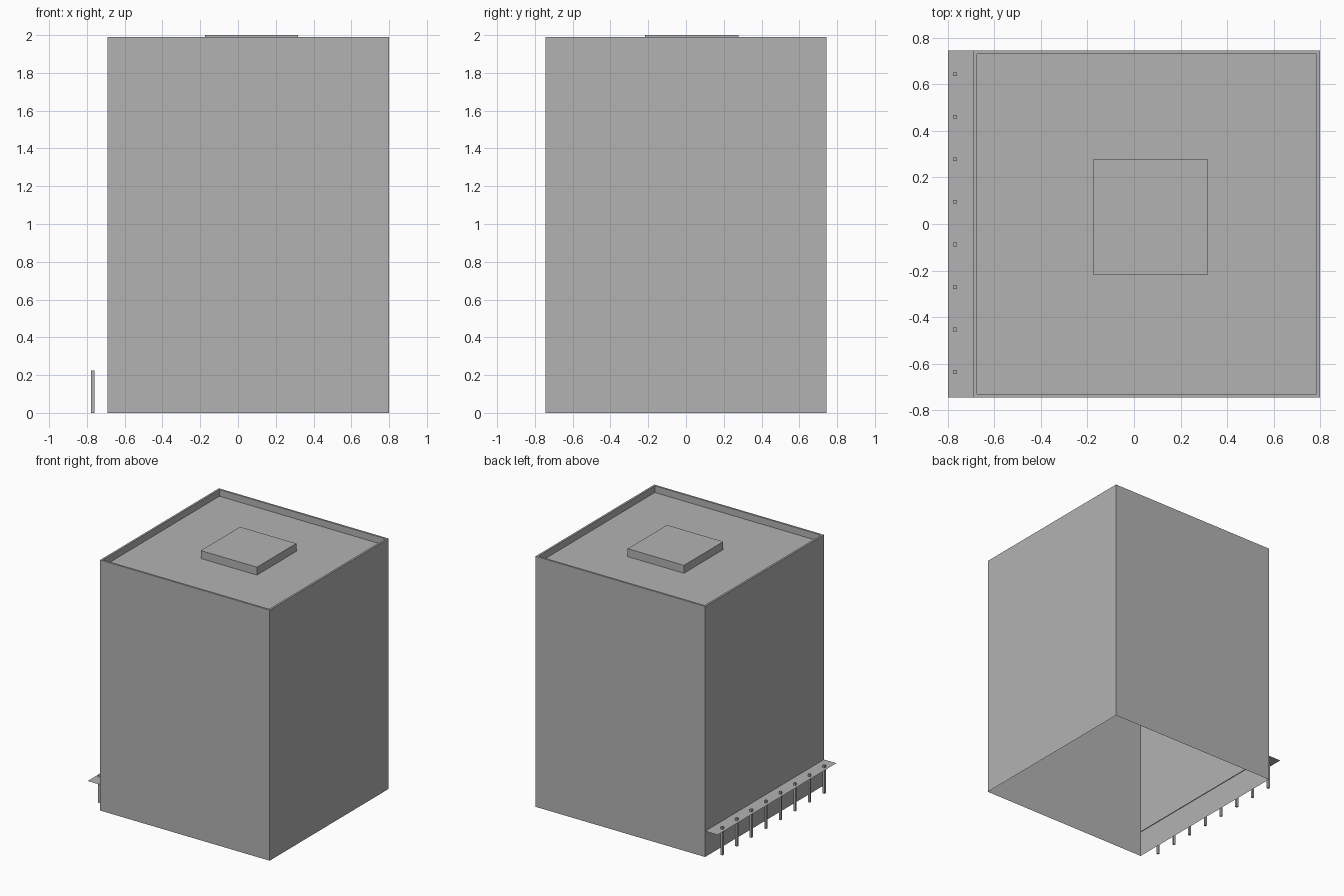
import bpy
import bmesh
from mathutils import Matrix, Vector

if "Cube" in bpy.data.objects:
    bpy.data.objects.remove(bpy.data.objects["Cube"])

# Single grey material
grey = bpy.data.materials.new("plain grey")
grey.use_nodes = True
colour = (0.45, 0.45, 0.45, 1)
grey.diffuse_color = colour
grey.node_tree.nodes["Principled BSDF"].inputs["Base Color"].default_value = colour


def finish(name, bm):
    mesh = bpy.data.meshes.new(name)
    bm.to_mesh(mesh)
    bm.free()
    mesh.materials.append(grey)
    obj = bpy.data.objects.new(name, mesh)
    bpy.context.collection.objects.link(obj)
    return obj


def box(low, high):
    low, high = Vector(low), Vector(high)
    bm = bmesh.new()
    place = Matrix.Translation((low + high) / 2) @ Matrix.Diagonal((high - low).to_4d())
    bmesh.ops.create_cube(bm, size=1, matrix=place)
    return bm


def remove_faces(bm, direction):
    bm.normal_update()
    chosen = [f for f in bm.faces if f.normal.dot(Vector(direction)) > 0.9]
    bmesh.ops.delete(bm, geom=chosen, context='FACES')


HALF = 0.745
WALL_X = -0.69
ROOF_Z = 1.937

# Tower shell: open underneath, with a sunken roof inside a thin parapet
bm = box((WALL_X, -HALF, 0), (0.8, HALF, 1.99))
remove_faces(bm, (0, 0, -1))
roof = max(bm.faces, key=lambda f: f.calc_center_median().z)
bmesh.ops.inset_region(bm, faces=[roof], thickness=0.022)
sunk = bmesh.ops.extrude_face_region(bm, geom=[roof])
for v in [g for g in sunk["geom"] if isinstance(g, bmesh.types.BMVert)]:
    v.co.z = ROOF_Z
if roof.is_valid:
    bmesh.ops.delete(bm, geom=[roof], context='FACES')
bmesh.ops.recalc_face_normals(bm, faces=bm.faces)
finish("tower_shell", bm)

# Low hatch on the roof
bm = box((-0.176, -0.216, ROOF_Z), (0.318, 0.277, 2))
remove_faces(bm, (0, 0, -1))
finish("roof_hatch", bm)

# Paper-thin canopy along one side
bm = bmesh.new()
edge_x, inner_x = -0.8, WALL_X + 0.005
corners = [(edge_x, -HALF), (inner_x, -HALF), (inner_x, HALF), (edge_x, HALF)]
bm.faces.new([bm.verts.new((x, y, 0.205)) for x, y in corners])
finish("canopy", bm)

# Row of square posts poking through the canopy
for i in range(8):
    y = -0.636 + i * 0.1828
    finish(f"canopy_post_{i + 1}", box((-0.777, y - 0.008, 0), (-0.76, y + 0.008, 0.225)))
